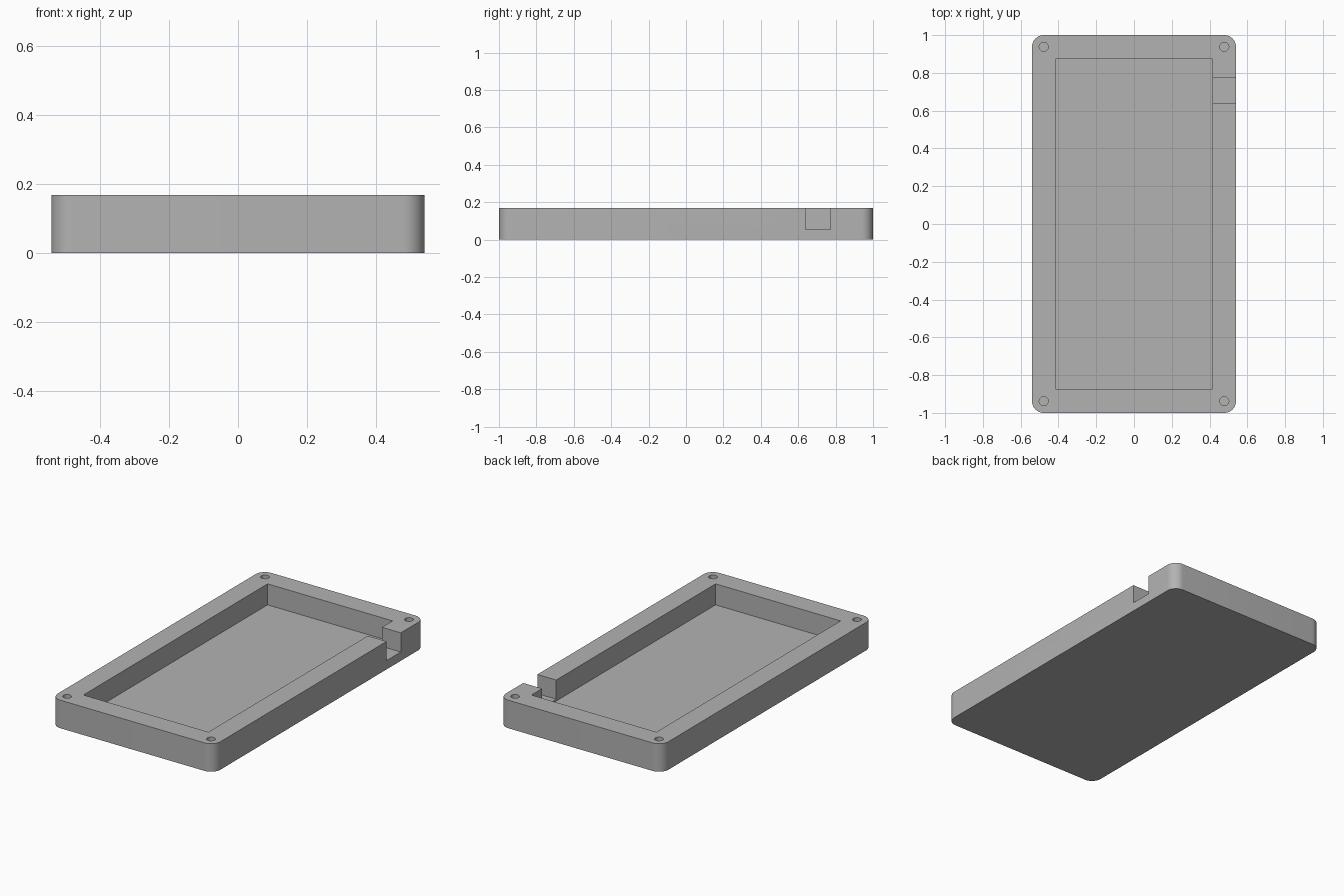
import bpy, bmesh
from math import radians
from mathutils import Matrix

cube = bpy.data.objects.get("Cube")
if cube:
    bpy.data.objects.remove(cube, do_unlink=True)

HALF_X, HALF_Y, HEIGHT = 0.54, 1.0, 0.168
FLOOR, CORNER = 0.042, 0.062

grey = bpy.data.materials.new("plain grey")
grey.use_nodes = True
colour = (0.45, 0.45, 0.45, 1)
grey.diffuse_color = colour
grey.node_tree.nodes["Principled BSDF"].inputs["Base Color"].default_value = colour


def finish(bm, name):
    mesh = bpy.data.meshes.new(name)
    bm.to_mesh(mesh)
    bm.free()
    mesh.materials.append(grey)
    obj = bpy.data.objects.new(name, mesh)
    bpy.context.collection.objects.link(obj)
    return obj


def box(name, low, high, radius=0):
    """Box between two corners, with optional rounded upright edges."""
    bm = bmesh.new()
    bmesh.ops.create_cube(bm, size=1)
    for v in bm.verts:
        v.co = [low[i] if v.co[i] < 0 else high[i] for i in range(3)]
    if radius:
        upright = [e for e in bm.edges
                   if abs(e.verts[0].co.z - e.verts[1].co.z) > 0.01]
        bmesh.ops.bevel(bm, geom=upright, offset=radius, segments=12,
                        profile=0.5, affect='EDGES')
    return finish(bm, name)


def cut(target, cutter):
    cutter.hide_render = True
    mod = target.modifiers.new(cutter.name, 'BOOLEAN')
    mod.operation = 'DIFFERENCE'
    mod.solver = 'EXACT'
    mod.object = cutter
    bpy.context.view_layer.objects.active = target
    bpy.ops.object.modifier_apply(modifier=mod.name)
    bpy.data.objects.remove(cutter, do_unlink=True)


# Tray body with rounded corners
tray = box("tray", (-HALF_X, -HALF_Y, 0), (HALF_X, HALF_Y, HEIGHT), CORNER)

# Rectangular pocket
cut(tray, box("pocket_cutter", (-0.415, -0.873, FLOOR), (0.415, 0.873, 0.3)))

# Cable slot through the left wall, slightly above the pocket floor
cut(tray, box("slot_cutter", (0.38, 0.638, 0.053), (0.6, 0.772, 0.3)))

# Blind screw holes, concentric with the corners
bm = bmesh.new()
for sx in (-1, 1):
    for sy in (-1, 1):
        place = Matrix.Translation((sx * (HALF_X - CORNER),
                                    sy * (HALF_Y - CORNER), FLOOR + 0.1))
        bmesh.ops.create_cone(bm, cap_ends=True, segments=32, radius1=0.024,
                              radius2=0.024, depth=0.2, matrix=place)
cut(tray, finish(bm, "screw_hole_cutter"))

# Smooth the curved walls and keep the rims sharp
bpy.ops.object.select_all(action='DESELECT')
tray.select_set(True)
bpy.context.view_layer.objects.active = tray
bpy.ops.object.shade_smooth_by_angle(angle=radians(30))
